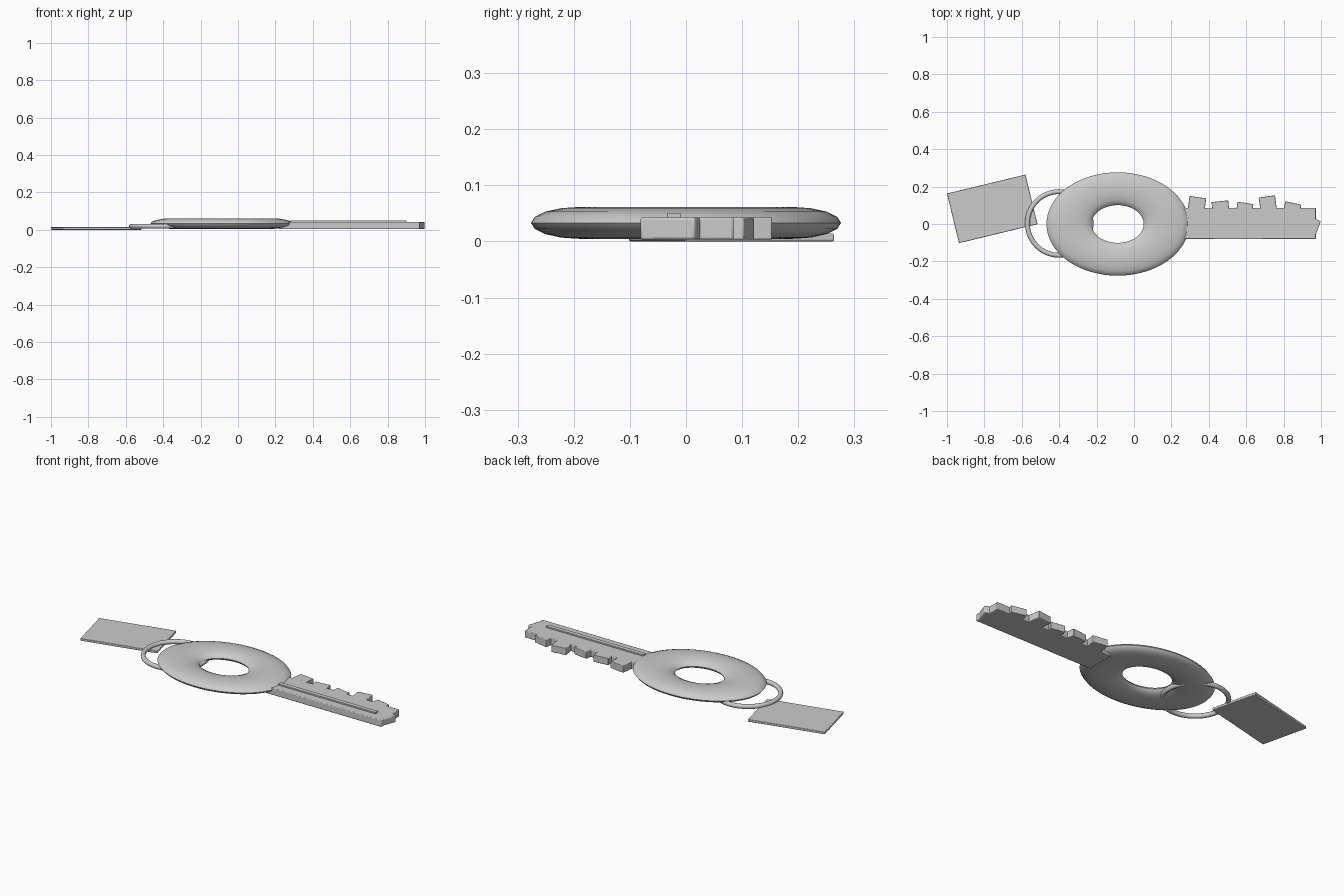
import bpy
import math

if "Cube" in bpy.data.objects:
    bpy.data.objects.remove(bpy.data.objects["Cube"])


def box(name, center, size, angle=0, bevel=0.005):
    bpy.ops.mesh.primitive_cube_add(size=1, location=center)
    ob = bpy.context.object
    ob.name = name
    ob.scale = size
    bpy.ops.object.transform_apply(location=False, rotation=False, scale=True)
    ob.rotation_euler.z = math.radians(angle)
    if bevel:
        mod = ob.modifiers.new("soft_edges", 'BEVEL')
        mod.width = bevel
        mod.segments = 2
    bpy.ops.object.shade_smooth_by_angle(angle=math.radians(35))
    return ob


def ring(name, center, major, minor, scale=(1, 1, 1), sides=12):
    bpy.ops.mesh.primitive_torus_add(location=center, major_radius=major, minor_radius=minor,
                                     major_segments=64, minor_segments=sides)
    ob = bpy.context.object
    ob.name = name
    ob.scale = scale
    bpy.ops.object.transform_apply(location=False, rotation=False, scale=True)
    bpy.ops.object.shade_smooth_by_angle(angle=math.radians(50))
    return ob


# Flattened oval bow with a hole
ring("key_bow", (-0.087, 0, 0.033), 0.26, 0.121, (1, 0.725, 0.235), 16)

# Blade, raised rib and skewed tip
box("key_blade", (0.597, 0.002, 0.023), (0.75, 0.166, 0.04), bevel=0.004)
box("blade_rib", (0.59, -0.022, 0.043), (0.62, 0.024, 0.016), bevel=0)
box("blade_tip", (0.944, -0.018, 0.023), (0.08, 0.1, 0.04), -20)

# Teeth: x, top y, width, tilt
teeth = [(0.335, 0.144, 0.090, -8), (0.463, 0.122, 0.090, 6), (0.591, 0.113, 0.086, -9),
         (0.717, 0.148, 0.088, 8), (0.845, 0.113, 0.088, -12)]
for i, (x, top, width, tilt) in enumerate(teeth):
    depth = top - 0.045
    box(f"tooth_{i + 1}", (x, top - depth / 2, 0.023), (width, depth, 0.04), tilt, 0.003)

# Split ring and hanging tag
ring("key_ring", (-0.4, 0.003, 0.019), 0.17, 0.013)
box("tag", (-0.758, 0.081, 0.007), (0.432, 0.273, 0.014), 13.6, 0.003)
